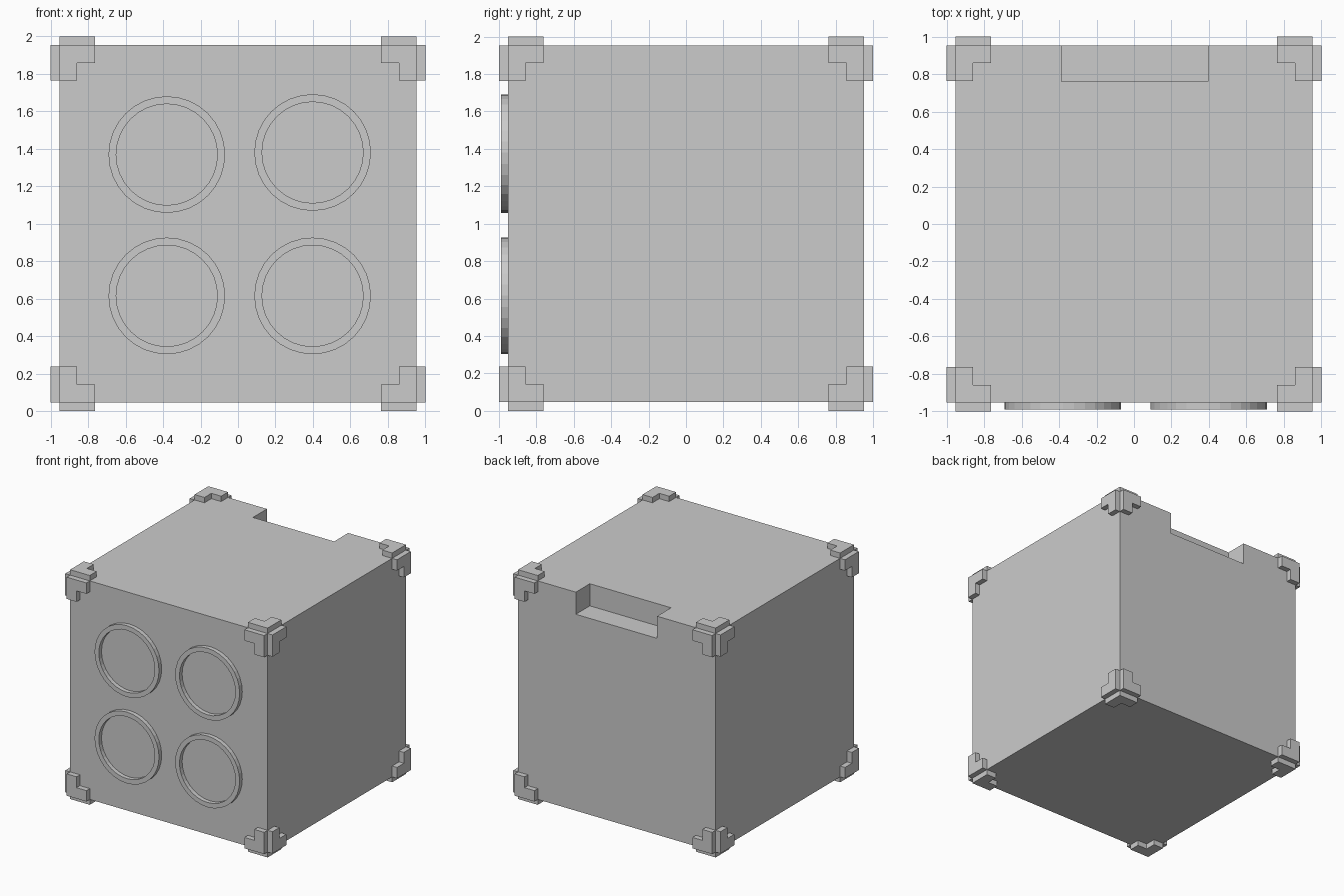
import bpy, bmesh, math
from mathutils import Vector

if "Cube" in bpy.data.objects:
    bpy.data.objects.remove(bpy.data.objects["Cube"])

H = 0.953            # half size of the box body
CZ = 1.0             # height of the box centre

grey = bpy.data.materials.new("light grey")
grey.diffuse_color = (0.6, 0.6, 0.6, 1)
grey.use_nodes = True
grey.node_tree.nodes["Principled BSDF"].inputs["Base Color"].default_value = grey.diffuse_color


def finish(name, bm):
    bmesh.ops.recalc_face_normals(bm, faces=bm.faces)
    me = bpy.data.meshes.new(name)
    bm.to_mesh(me)
    bm.free()
    me.materials.append(grey)
    ob = bpy.data.objects.new(name, me)
    bpy.context.collection.objects.link(ob)
    return ob


def box(name, lo, hi):
    lo, hi = Vector(lo), Vector(hi)
    bm = bmesh.new()
    bmesh.ops.create_cube(bm, size=1)
    for v in bm.verts:
        v.co = (lo + hi) / 2 + v.co * (hi - lo)
    return finish(name, bm)


# Box body with a rectangular notch in the top back edge
body = box("box_body", (-H, -H, CZ - H), (H, H, CZ + H))
cutter = box("notch_cutter", (-0.388, 0.76, 1.76), (0.396, 1.2, 2.2))
cutter.hide_render = True
cutter.hide_viewport = True
cutter.display_type = 'WIRE'
cut = body.modifiers.new("notch", 'BOOLEAN')
cut.operation = 'DIFFERENCE'
cut.solver = 'EXACT'
cut.object = cutter

# Corner guards: one L-shaped plate on each of the three faces at a corner
ARM, INNER = 0.763, 0.858
L_SHAPE = [(H, H), (ARM, H), (ARM, INNER), (INNER, INNER), (INNER, ARM), (H, ARM)]


def corner_guard(name, signs):
    bm = bmesh.new()
    for axis in range(3):
        rings = []
        for depth in (H, 1.0):
            ring = []
            for u, v in L_SHAPE:
                p = [0, 0, 0]
                p[axis], p[(axis + 1) % 3], p[(axis + 2) % 3] = depth, u, v
                ring.append(bm.verts.new([c * s for c, s in zip(p, signs)]))
            rings.append(ring)
        a, b = rings
        bm.faces.new(a)
        bm.faces.new(b)
        for i in range(6):
            j = (i + 1) % 6
            bm.faces.new((a[i], a[j], b[j], b[i]))
    finish(name, bm).location.z = CZ


for sx, nx in ((-1, "left"), (1, "right")):
    for sy, ny in ((-1, "front"), (1, "back")):
        for sz, nz in ((-1, "bottom"), (1, "top")):
            corner_guard(f"corner_guard_{nz}_{ny}_{nx}", (sx, sy, sz))


# Raised rings on the front face
def front_ring(name, x, z, outer=0.311, inner=0.27, sides=32):
    profile = [(outer, -H), (outer, -0.99), (inner, -0.99), (inner, -H)]
    bm = bmesh.new()
    loops = []
    for i in range(sides):
        t = 2 * math.pi * i / sides
        loops.append([bm.verts.new((x + r * math.cos(t), y, z + r * math.sin(t)))
                      for r, y in profile])
    for i in range(sides):
        a, b = loops[i], loops[(i + 1) % sides]
        for k in range(4):
            m = (k + 1) % 4
            bm.faces.new((a[k], a[m], b[m], b[k]))
    finish(name, bm)


front_ring("ring_top_left", -0.38, 1.369)
front_ring("ring_top_right", 0.398, 1.38)
front_ring("ring_bottom_left", -0.38, 0.615)
front_ring("ring_bottom_right", 0.398, 0.615)
